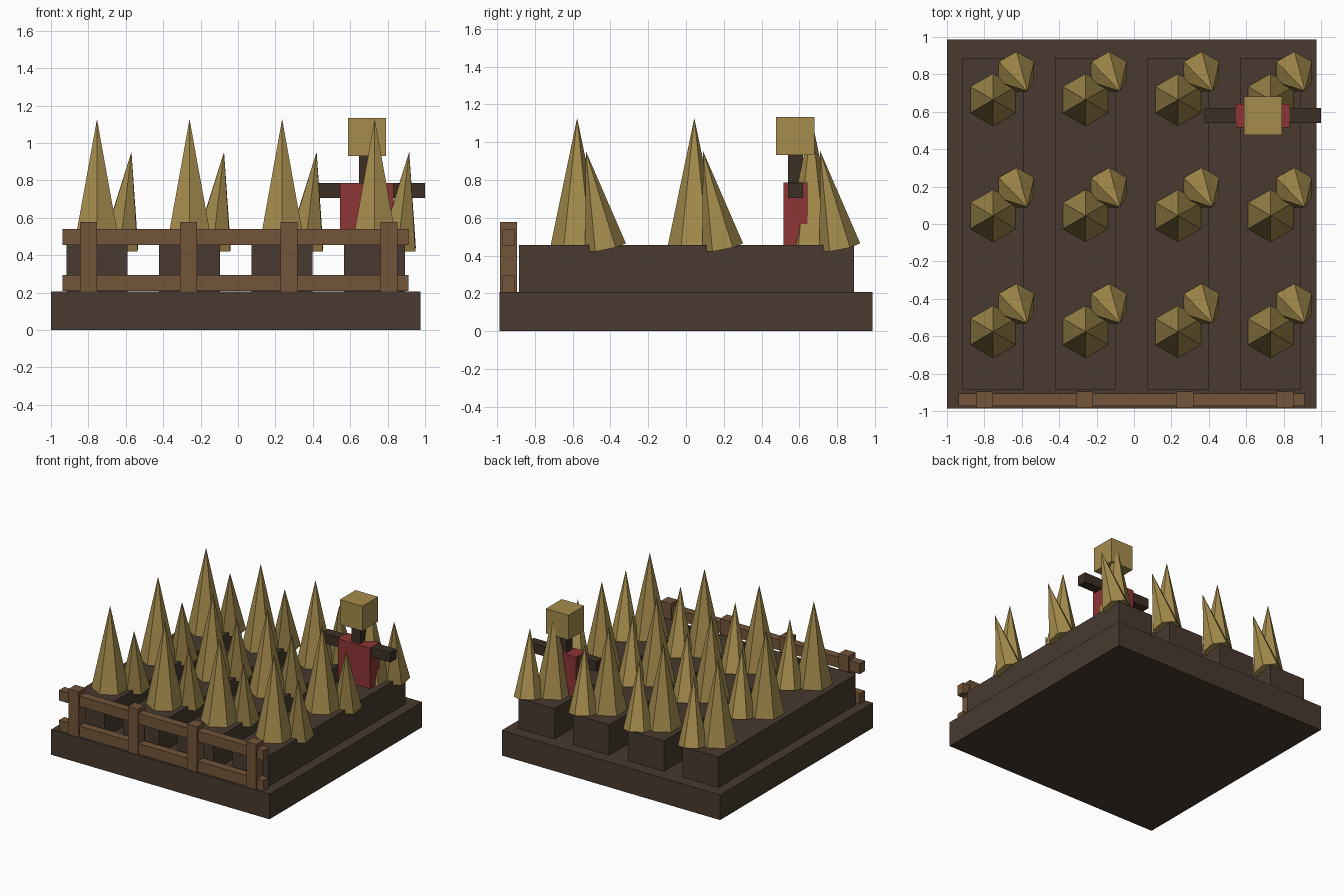
import bpy, math
from mathutils import Euler

if "Cube" in bpy.data.objects:
    bpy.data.objects.remove(bpy.data.objects["Cube"])


def material(name, rgb):
    m = bpy.data.materials.new(name)
    m.diffuse_color = (*rgb, 1)
    m.use_nodes = True
    m.node_tree.nodes["Principled BSDF"].inputs["Base Color"].default_value = m.diffuse_color
    return m


SOIL = material("soil", (0.065, 0.042, 0.029))
WOOD = material("fence_wood", (0.17, 0.09, 0.042))
DARK = material("dark_wood", (0.045, 0.028, 0.018))
WHEAT = material("straw", (0.38, 0.265, 0.075))
RED = material("red_cloth", (0.27, 0.035, 0.035))


def box(name, x, y, z, mat):
    """Box given its (min, max) extents on each axis."""
    spans = (x, y, z)
    bpy.ops.mesh.primitive_cube_add(size=1, location=[(a + b) / 2 for a, b in spans])
    ob = bpy.context.object
    ob.name = name
    ob.scale = [b - a for a, b in spans]
    bpy.ops.object.transform_apply(location=False, rotation=False, scale=True)
    ob.data.materials.append(mat)
    return ob


def stalk(name, base, radius, height, tilt=(0, 0, 0)):
    """Six-sided spike whose base centre sits at the given point."""
    rot = Euler(tilt)
    axis = rot.to_matrix().col[2] * (height / 2)
    bpy.ops.mesh.primitive_cone_add(vertices=6, radius1=radius, radius2=0, depth=height,
                                    location=[b + a for b, a in zip(base, axis)],
                                    rotation=rot)
    ob = bpy.context.object
    ob.name = name
    ob.data.materials.append(WHEAT)


# Ground slab
box("ground", (-1.0, 0.976), (-0.987, 0.987), (0, 0.206), SOIL)

# Raised beds with a large and a leaning small stalk at each planting spot
for i in range(4):
    cx = -0.754 + 0.495 * i
    box(f"soil_ridge_{i}", (cx - 0.163, cx + 0.163), (-0.884, 0.888), (0.206, 0.455), SOIL)
    for j in range(3):
        cy = -0.576 + 0.62 * j
        stalk(f"tall_stalk_{i}_{j}", (cx, cy, 0.454), 0.14, 0.674)
        stalk(f"short_stalk_{i}_{j}", (cx + 0.124, cy + 0.15, 0.443), 0.11, 0.524,
              (0.2, 0.118, 0))

# Front fence
for i in range(4):
    px = -0.8 + 0.536 * i
    box(f"fence_post_{i}", (px - 0.045, px + 0.045), (-0.983, -0.895), (0.206, 0.578), WOOD)
for name, z in (("lower_rail", (0.208, 0.294)), ("upper_rail", (0.454, 0.54))):
    box(name, (-0.938, 0.912), (-0.972, -0.906), z, WOOD)

# Scarecrow
box("scarecrow_pole", (0.648, 0.73), (0.54, 0.62), (0.455, 0.94), DARK)
box("scarecrow_arms", (0.378, 1.0), (0.54, 0.62), (0.705, 0.785), DARK)
box("scarecrow_coat", (0.545, 0.832), (0.516, 0.642), (0.455, 0.787), RED)
box("scarecrow_head", (0.587, 0.791), (0.477, 0.681), (0.931, 1.134), WHEAT)
